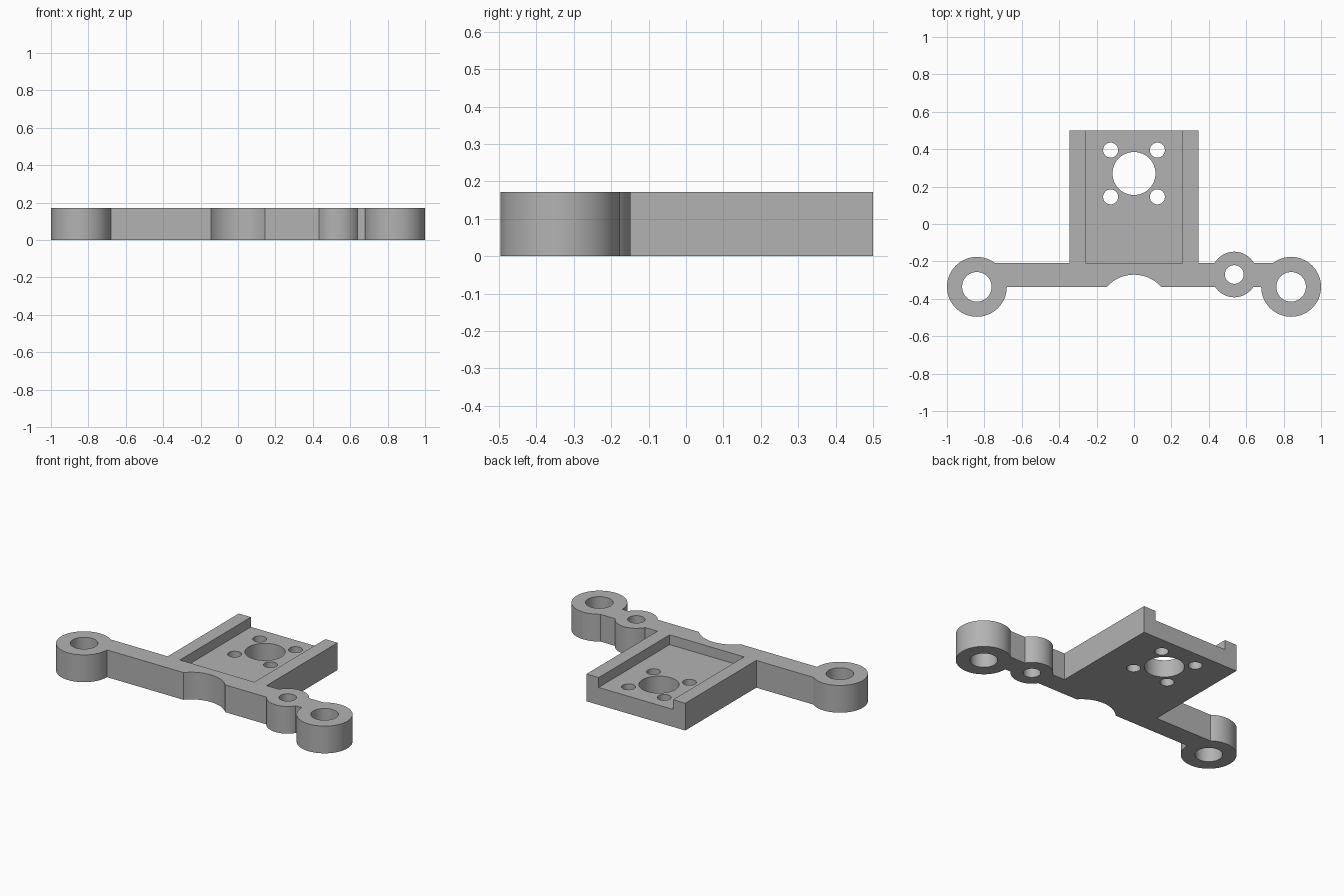
import bpy
import math

if "Cube" in bpy.data.objects:
    bpy.data.objects.remove(bpy.data.objects["Cube"])

HEIGHT = 0.172
FLOOR = 0.11
EAR_X, EAR_Y = 0.84, -0.336
LUG = (0.536, -0.27)
BORE_Y = 0.27

grey = bpy.data.materials.new("grey plastic")
grey.use_nodes = True
grey.diffuse_color = (0.45, 0.45, 0.45, 1)
grey.node_tree.nodes["Principled BSDF"].inputs["Base Color"].default_value = (0.45, 0.45, 0.45, 1)


def box(name, x0, x1, y0, y1, z0, z1):
    bpy.ops.mesh.primitive_cube_add(size=1, location=((x0 + x1) / 2, (y0 + y1) / 2, (z0 + z1) / 2))
    ob = bpy.context.object
    ob.name = name
    ob.scale = (x1 - x0, y1 - y0, z1 - z0)
    bpy.ops.object.transform_apply(location=True, rotation=False, scale=True)
    return ob


def disc(name, x, y, radius, z0=0.0, z1=HEIGHT):
    bpy.ops.mesh.primitive_cylinder_add(vertices=64, radius=radius, depth=z1 - z0,
                                        location=(x, y, (z0 + z1) / 2))
    ob = bpy.context.object
    ob.name = name
    bpy.ops.object.transform_apply(location=True, rotation=False, scale=True)
    return ob


def combine(target, tool, operation):
    mod = target.modifiers.new(operation.lower(), 'BOOLEAN')
    mod.operation = operation
    mod.solver = 'EXACT'
    mod.object = tool
    bpy.ops.object.select_all(action='DESELECT')
    target.select_set(True)
    bpy.context.view_layer.objects.active = target
    bpy.ops.object.modifier_apply(modifier=mod.name)
    bpy.data.objects.remove(tool)


def drill(target, x, y, radius):
    combine(target, disc("drill", x, y, radius, -0.1, HEIGHT + 0.1), 'DIFFERENCE')


# Crossbar with the mounting plate, end ears and small lug joined on
bracket = box("mounting_bracket", -EAR_X, EAR_X, -0.336, -0.208, 0, HEIGHT)
combine(bracket, box("plate", -0.345, 0.345, -0.25, 0.5, 0, HEIGHT), 'UNION')
for side in (-1, 1):
    combine(bracket, disc("ear", side * EAR_X, EAR_Y, 0.16), 'UNION')
combine(bracket, disc("lug", *LUG, 0.122), 'UNION')

# Recess between the side rails, open at the back
combine(bracket, box("recess", -0.26, 0.26, -0.208, 0.7, FLOOR, HEIGHT + 0.1), 'DIFFERENCE')

# Curved relief in the front edge
drill(bracket, 0, -0.466, 0.195)

# Screw holes in the ears and lug
for side in (-1, 1):
    drill(bracket, side * EAR_X, EAR_Y, 0.079)
drill(bracket, *LUG, 0.05)

# Central bore with four screw holes around it
drill(bracket, 0, BORE_Y, 0.115)
for sx in (-1, 1):
    for sy in (-1, 1):
        drill(bracket, sx * 0.125, BORE_Y + sy * 0.125, 0.04)

bracket.data.materials.clear()
bracket.data.materials.append(grey)
for face in bracket.data.polygons:
    face.material_index = 0
bpy.ops.object.select_all(action='DESELECT')
bracket.select_set(True)
bpy.context.view_layer.objects.active = bracket
bpy.ops.object.shade_smooth_by_angle(angle=math.radians(30))
